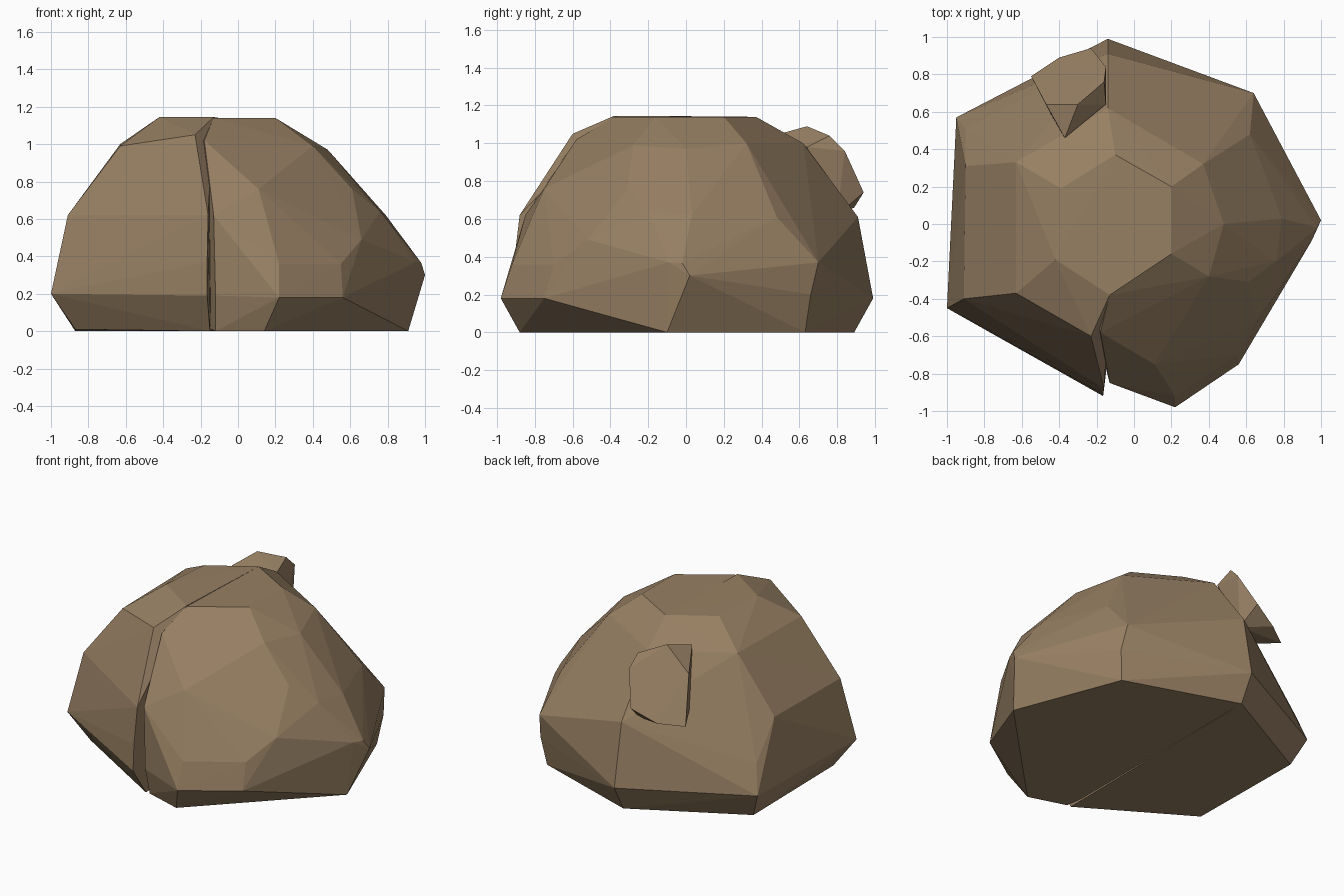
import bpy, bmesh

stone = bpy.data.materials.new("brown stone")
stone.diffuse_color = (0.31, 0.215, 0.125, 1)


def hull(name, points):
    """Faceted chunk of stone: convex hull of its corner points."""
    bm = bmesh.new()
    for p in points:
        bm.verts.new(p)
    res = bmesh.ops.convex_hull(bm, input=bm.verts)
    junk = {g for g in res["geom_interior"] + res["geom_unused"] if isinstance(g, bmesh.types.BMVert)}
    bmesh.ops.delete(bm, geom=list(junk), context='VERTS')
    bmesh.ops.recalc_face_normals(bm, faces=bm.faces)
    mesh = bpy.data.meshes.new(name)
    bm.to_mesh(mesh)
    bm.free()
    mesh.materials.append(stone)
    obj = bpy.data.objects.new(name, mesh)
    bpy.context.collection.objects.link(obj)
    return obj


# right-hand chunk, listed from the base upward
boulder = hull("boulder", [
    (-.12, -.80, 0), (.14, -.88, 0), (.91, -.10, 0), (.63, .63, 0), (-.14, .89, 0),
    (-.12, -.85, .19), (.22, -.98, .18), (.56, -.75, .18), (.66, .66, .20), (-.14, .99, .18),
    (1.0, .02, .30), (.98, -.02, .365), (.95, -.09, .37), (.22, -.92, .36), (.55, -.70, .36),
    (.64, .70, .37), (.66, -.52, .49),
    (-.13, -.85, .62), (.76, -.20, .64), (.79, .03, .62), (.62, .48, .61), (-.14, .91, .61),
    (.11, -.75, .76), (.61, -.31, .76), (.48, 0, .97), (.40, -.28, .99), (.37, .32, 1.0),
    (-.14, .62, 1.0), (-.18, -.58, 1.02),
    (.20, -.16, 1.14), (.20, .20, 1.14), (-.10, .37, 1.14), (-.13, -.38, 1.14),
    (-.35, 0, 1.0), (-.35, 0, .1)])

# left-hand chunk, standing slightly proud at the front
left = hull("left_chunk", [
    (-.87, -.38, .01), (-.15, -.80, 0), (-.14, .89, 0), (-.87, .50, 0),
    (-1.0, -.45, .20), (-.165, -.92, .19), (-.14, .99, .18), (-.95, .57, .18),
    (-.94, -.42, .37), (-.165, -.91, .37), (-.90, .51, .37),
    (-.91, -.40, .62), (-.16, -.88, .62), (-.90, .31, .62), (-.14, .91, .61),
    (-.63, -.37, .99), (-.63, .33, 1.0), (-.23, -.60, 1.05), (-.14, .62, 1.0),
    (-.42, -.19, 1.145), (-.39, .19, 1.14), (-.10, .37, 1.14), (-.13, -.38, 1.145)])

# knob sticking out high on the back
knob = hull("back_knob", [
    (-.37, .46, 1.04), (-.30, .64, 1.09), (-.16, .76, 1.04), (-.15, .84, .96),
    (-.23, .94, .74), (-.40, .89, .66), (-.55, .79, .64), (-.47, .64, .93),
    (-.15, .64, .98), (-.20, .80, .62), (-.40, .50, .70)])

# weld the chunks into one rock
for part in (left, knob):
    mod = boulder.modifiers.new("weld", 'BOOLEAN')
    mod.operation = 'UNION'
    mod.solver = 'EXACT'
    mod.object = part
bpy.context.view_layer.update()
deps = bpy.context.evaluated_depsgraph_get()
welded = bpy.data.meshes.new_from_object(boulder.evaluated_get(deps))
boulder.modifiers.clear()
boulder.data = welded
for part in (left, knob):
    bpy.data.objects.remove(part)
